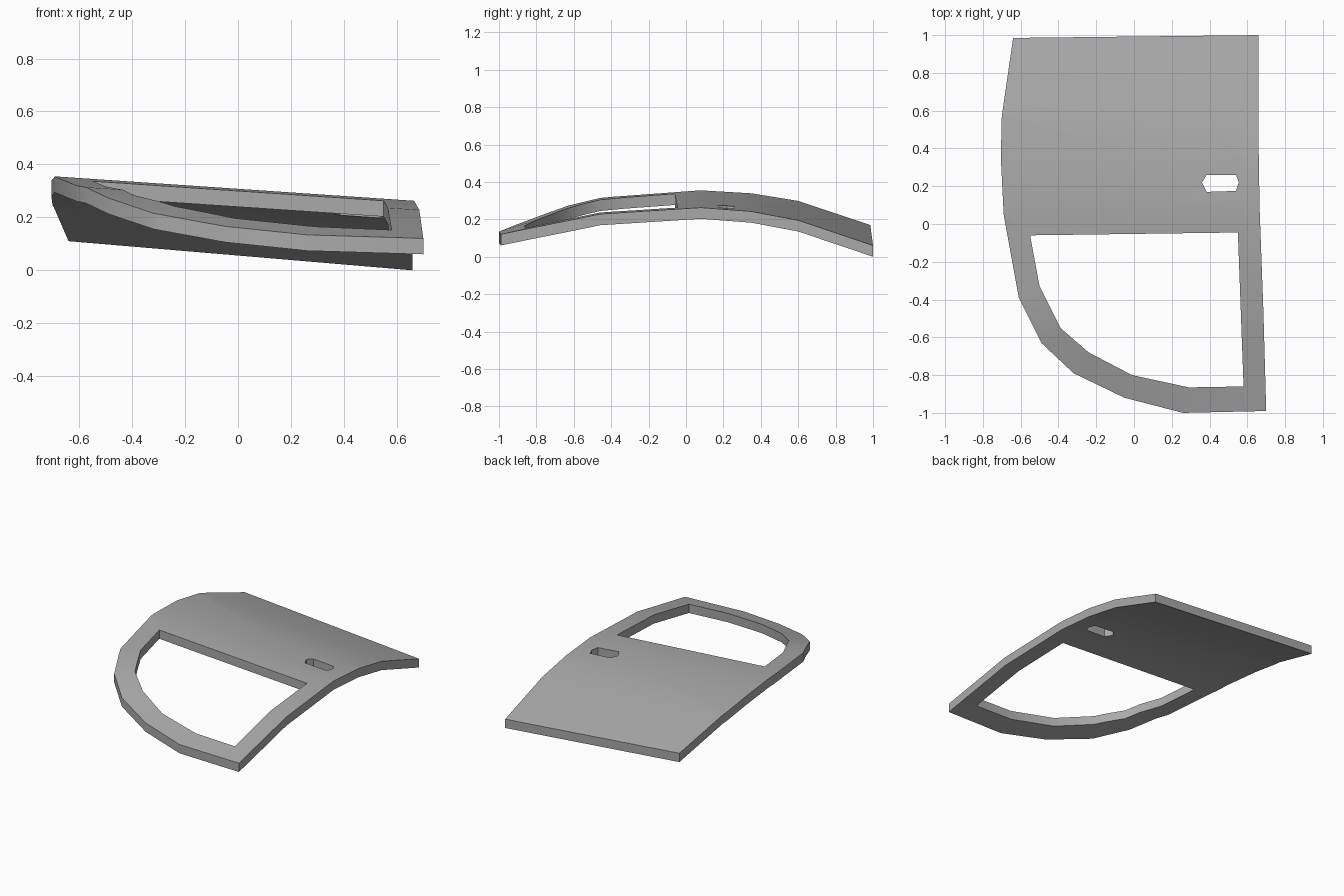
import bpy, bmesh
from mathutils import Vector

cube = bpy.data.objects.get("Cube")
if cube:
    bpy.data.objects.remove(cube, do_unlink=True)

THICKNESS = 0.06
HINGE_X = 0.66

# Plan outlines: door edge, window opening, handle slot
outer = [(.70, -.99), (.26, -1), (-.05, -.92), (-.32, -.79), (-.49, -.63),
         (-.61, -.39), (-.69, .05), (-.705, .35), (-.70, .57), (-.64, .985),
         (.66, 1), (.66, .4), (.665, .08), (.685, -.46)]
window = [(.58, -.86), (.29, -.865), (-.01, -.80), (-.24, -.68), (-.39, -.55),
          (-.50, -.33), (-.55, -.06), (.55, -.045)]
handle_slot = [(.36, .22), (.385, .26), (.54, .26), (.555, .22), (.54, .175), (.385, .17)]

# Curvature along y: (y, height of the underside, sideways slope)
bend = [(-1, .06, .035), (-.8, .101, .053), (-.63, .135, .068), (-.46, .17, .068),
        (.08, .203, .068), (.35, .182, .071), (.6, .135, .076), (1, 0, .081)]


def underside(x, y):
    for (y0, h0, s0), (y1, h1, s1) in zip(bend, bend[1:]):
        if y <= y1:
            break
    t = (y - y0) / (y1 - y0)
    return h0 + t * (h1 - h0) + (s0 + t * (s1 - s0)) * (HINGE_X - x)


# Flat sheet with both openings
bm = bmesh.new()
for loop in (outer, window, handle_slot):
    verts = [bm.verts.new((x, y, 0)) for x, y in loop]
    for a, b in zip(verts, verts[1:] + verts[:1]):
        bm.edges.new((a, b))
bmesh.ops.triangle_fill(bm, use_beauty=True, use_dissolve=False,
                        edges=bm.edges[:], normal=Vector((0, 0, 1)))

# Cross cuts where the panel bends
for y, _, _ in bend[1:-1]:
    bmesh.ops.bisect_plane(bm, geom=bm.verts[:] + bm.edges[:] + bm.faces[:],
                           dist=1e-4, plane_co=(0, y, 0), plane_no=(0, 1, 0))
for v in bm.verts:
    v.co.z = underside(v.co.x, v.co.y)

# Give the curved sheet its thickness
result = bmesh.ops.extrude_face_region(bm, geom=bm.faces[:], use_keep_orig=True)
top = [g for g in result["geom"] if isinstance(g, bmesh.types.BMVert)]
bmesh.ops.translate(bm, verts=top, vec=(0, 0, THICKNESS))
bmesh.ops.recalc_face_normals(bm, faces=bm.faces[:])

mesh = bpy.data.meshes.new("door_panel")
bm.to_mesh(mesh)
bm.free()
door = bpy.data.objects.new("door_panel", mesh)
bpy.context.collection.objects.link(door)

# Single grey finish
grey = bpy.data.materials.new("grey_metal")
grey.use_nodes = True
colour = (.4, .4, .4, 1)
grey.diffuse_color = colour
grey.node_tree.nodes["Principled BSDF"].inputs["Base Color"].default_value = colour
mesh.materials.append(grey)

bpy.context.view_layer.objects.active = door
door.select_set(True)
bpy.ops.object.shade_smooth_by_angle(angle=.52)
